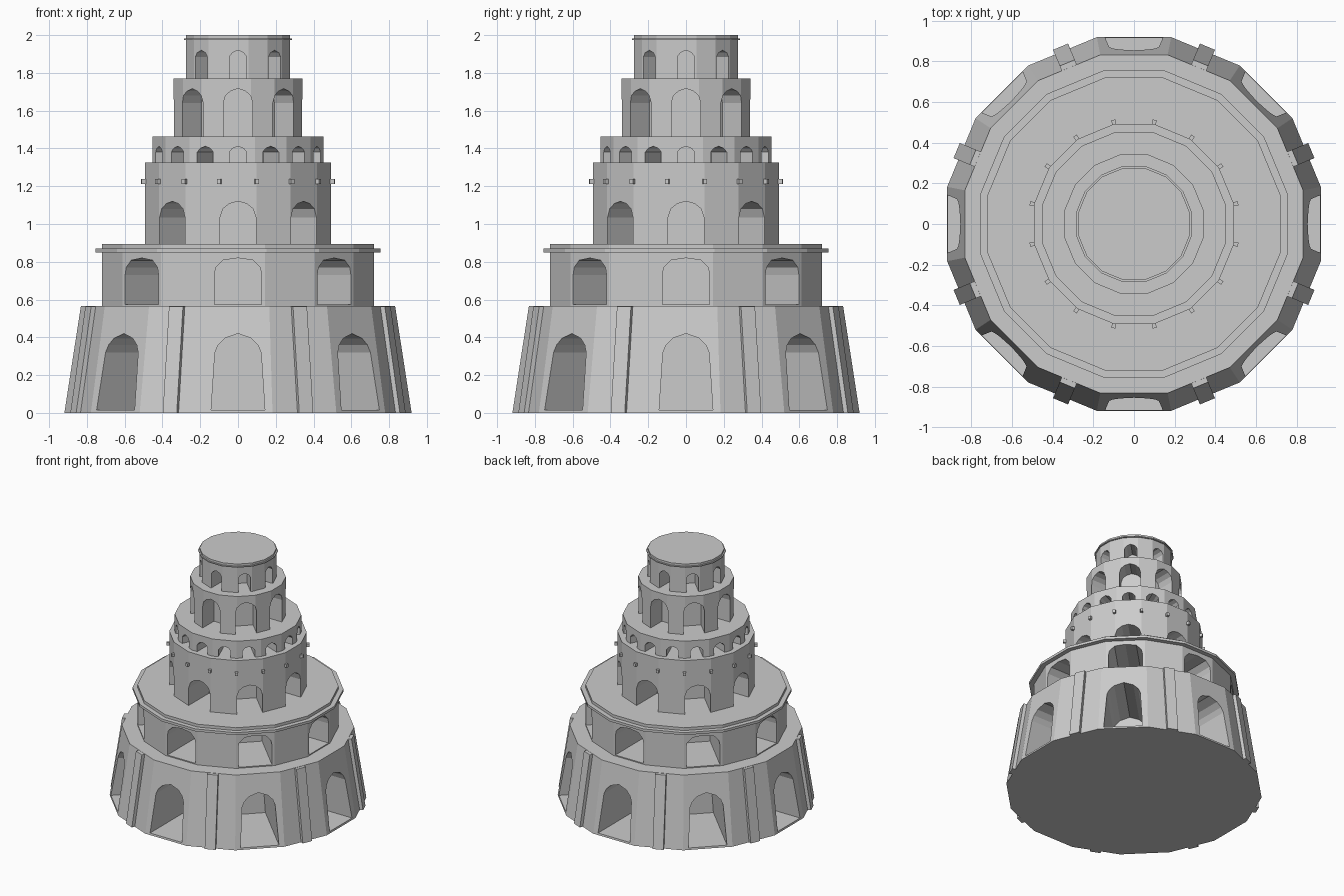
import bpy, bmesh, math

if "Cube" in bpy.data.objects:
    bpy.data.objects.remove(bpy.data.objects["Cube"])

SIDES = 16
STEP = 2 * math.pi / SIDES


def make_object(name, bm):
    bmesh.ops.recalc_face_normals(bm, faces=bm.faces)
    mesh = bpy.data.meshes.new(name)
    bm.to_mesh(mesh)
    bm.free()
    obj = bpy.data.objects.new(name, mesh)
    bpy.context.collection.objects.link(obj)
    return obj


def tier(name, profile):
    """Closed 16-sided drum from (apothem, z) points, flat faces on the axes."""
    bm = bmesh.new()
    rings = []
    for a, z in profile:
        r = a / math.cos(STEP / 2)
        rings.append([bm.verts.new((r * math.cos((i + .5) * STEP),
                                    r * math.sin((i + .5) * STEP), z)) for i in range(SIDES)])
    for lo, hi in zip(rings, rings[1:]):
        for i in range(SIDES):
            j = (i + 1) % SIDES
            bm.faces.new((lo[i], lo[j], hi[j], hi[i]))
    bm.faces.new(rings[0])
    bm.faces.new(rings[-1])
    return make_object(name, bm)


def prism(bm, ends):
    """Solid between two matching outlines."""
    a, b = [[bm.verts.new(p) for p in e] for e in ends]
    n = len(a)
    for i in range(n):
        j = (i + 1) % n
        bm.faces.new((a[i], a[j], b[j], b[i]))
    bm.faces.new(a)
    bm.faces.new(b)


def polar(r, t, z, ang):
    """Radial r, tangential t, height z at an angle."""
    c, s = math.cos(ang), math.sin(ang)
    return (r * c - t * s, r * s + t * c, z)


def cut_arches(obj, count, half, inner, outer):
    """Ring of deep arched niches; half = (half width, z) from floor to apex."""
    outline = half + [(-x, z) for x, z in reversed(half[:-1])]
    bm = bmesh.new()
    for k in range(count):
        ang = k * 2 * math.pi / count
        prism(bm, [[polar(r, t, z, ang) for t, z in outline] for r in (inner, outer)])
    cutter = make_object("arch_cutter", bm)
    cutter.hide_render = True
    mod = obj.modifiers.new("arches", 'BOOLEAN')
    mod.operation = 'DIFFERENCE'
    mod.solver = 'EXACT'
    mod.object = cutter
    bpy.context.view_layer.objects.active = obj
    bpy.ops.object.modifier_apply(modifier=mod.name)
    bpy.data.objects.remove(cutter)


# sloping base with eight tall arches
base = tier("base_tier", [(.919, 0), (.832, .565)])
cut_arches(base, 8, [(.142, .015), (.122, .32), (.105, .36), (.07, .395), (0, .42)], .345, 1.1)

# sloping buttress strips between the base arches
bm = bmesh.new()
for k in range(8):
    ang = (k + .5) * math.pi / 4
    prof = [(.815, 0), (.944, 0), (.858, .563), (.815, .563)]
    prism(bm, [[polar(r, t, z, ang) for r, z in prof] for t in (-.04, .04)])
make_object("buttresses", bm)

# second tier with projecting cornice
second = tier("second_tier", [(.72, .565), (.72, .85), (.755, .85), (.755, .87), (.72, .87), (.72, .893)])
cut_arches(second, 8, [(.125, .573), (.125, .73), (.117, .77), (.08, .808), (0, .82)], .305, 1.0)

# third tier with arches and ring of pegs
third = tier("third_tier", [(.492, .893), (.492, 1.325)])
cut_arches(third, 8, [(.095, .85), (.095, 1.035), (.08, 1.08), (.045, 1.108), (0, 1.12)], .235, .7)

bm = bmesh.new()
for k in range(16):
    ang = (k + .5) * STEP
    sq = [(-.01, 1.213), (.01, 1.213), (.01, 1.237), (-.01, 1.237)]
    prism(bm, [[polar(r, t, z, ang) for t, z in sq] for r in (.48, .522)])
make_object("beam_pegs", bm)

# fourth tier: arcade of sixteen small arches
fourth = tier("fourth_tier", [(.453, 1.325), (.453, 1.463)])
cut_arches(fourth, 16, [(.046, 1.3), (.046, 1.38), (.03, 1.4), (0, 1.412)], .24, .6)

# fifth tier
fifth = tier("fifth_tier", [(.342, 1.463), (.342, 1.77)])
cut_arches(fifth, 8, [(.078, 1.4), (.078, 1.64), (.066, 1.68), (.04, 1.703), (0, 1.717)], .195, .5)

# top tier with thin flange
top = tier("top_tier", [(.275, 1.77), (.275, 1.975), (.285, 1.975), (.285, 1.983), (.275, 1.983), (.275, 2.0)])
cut_arches(top, 8, [(.045, 1.7), (.045, 1.885), (.03, 1.907), (0, 1.92)], .12, .4)
